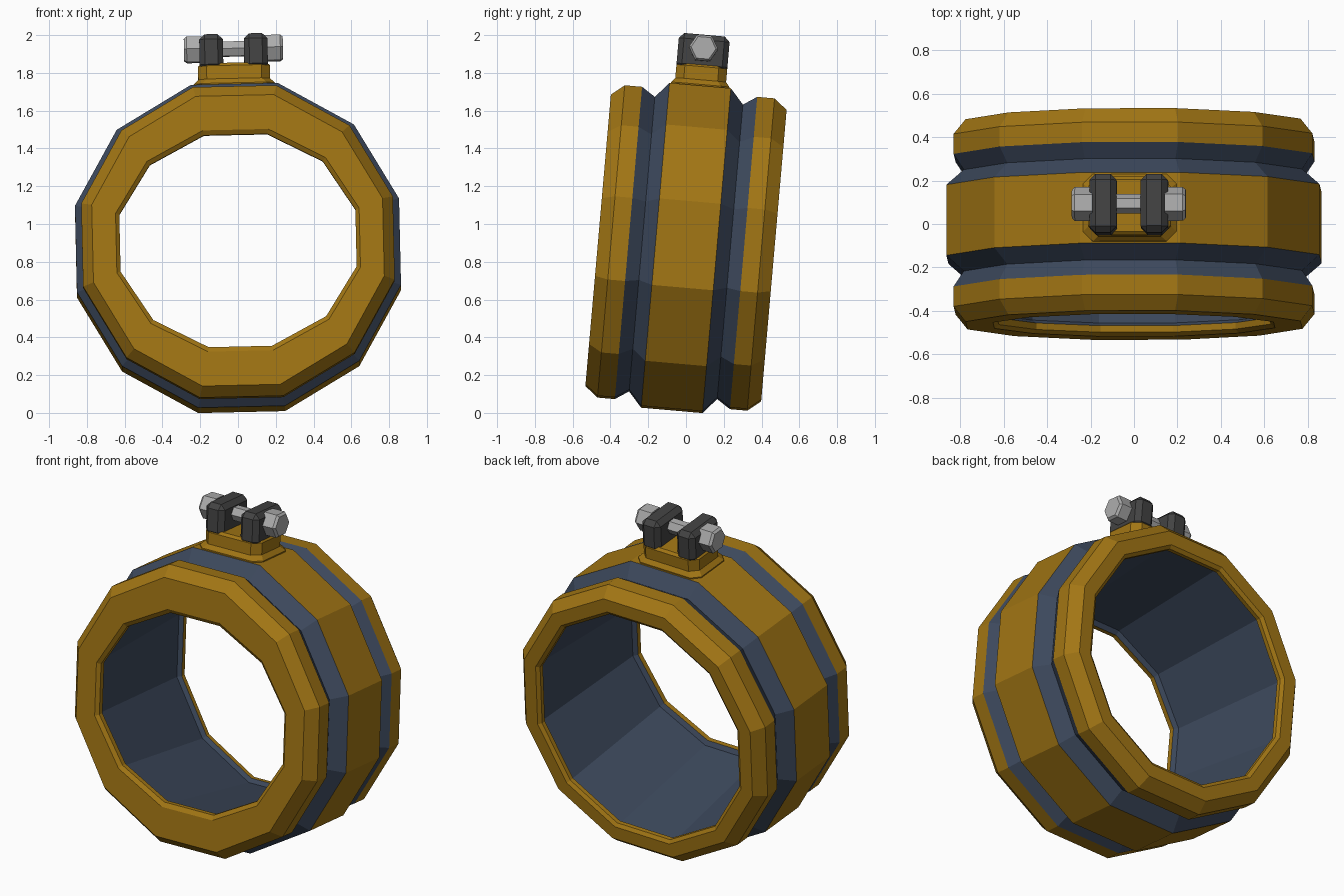
import bpy, bmesh, math
from mathutils import Matrix, Vector

if "Cube" in bpy.data.objects:
    bpy.data.objects.remove(bpy.data.objects["Cube"])

def mat(name, rgb):
    m = bpy.data.materials.new(name)
    m.diffuse_color = (*rgb, 1)
    m.use_nodes = True
    m.node_tree.nodes["Principled BSDF"].inputs["Base Color"].default_value = m.diffuse_color
    return m

ochre = mat("ochre", (0.36, 0.18, 0.007))
slate = mat("slate_blue", (0.046, 0.066, 0.108))
dark = mat("dark_grey", (0.055, 0.055, 0.055))
steel = mat("steel", (0.42, 0.42, 0.42))

# whole clamp leans back 5 degrees and rolls slightly
POSE = (Matrix.Translation((0, 0, 0.873)) @ Matrix.Rotation(math.radians(-5), 4, 'X')
        @ Matrix.Rotation(math.radians(-1.3), 4, 'Y'))

def finish(name, bm, mats):
    bmesh.ops.recalc_face_normals(bm, faces=bm.faces[:])
    me = bpy.data.meshes.new(name)
    bm.to_mesh(me)
    bm.free()
    for m in mats:
        me.materials.append(m)
    ob = bpy.data.objects.new(name, me)
    bpy.context.collection.objects.link(ob)
    ob.matrix_world = POSE
    return ob

def loft(bm, rings, closed=False, colours=None):
    """Join rings of points; close the profile or cap both ends."""
    vr = [[bm.verts.new(p) for p in r] for r in rings]
    n = len(vr[0])
    for i in range(len(vr) if closed else len(vr) - 1):
        a, b = vr[i], vr[(i + 1) % len(vr)]
        for k in range(n):
            f = bm.faces.new((a[k], a[(k + 1) % n], b[(k + 1) % n], b[k]))
            if colours:
                f.material_index = colours[i]
    if not closed:
        bm.faces.new(vr[0])
        bm.faces.new(vr[-1])

# collar ring: (axial y, apothem x, apothem z, colour of the segment that follows)
profile = [
    (-.467, .77, .77, 0), (-.398, .825, .825, 0), (-.306, .825, .825, 1),
    (-.234, .778, .778, 1), (-.163, .858, .858, 0), (.163, .858, .858, 1),
    (.234, .778, .778, 1), (.306, .825, .825, 0), (.398, .825, .825, 0),
    (.467, .77, .77, 0), (.467, .692, .692, 0), (.452, .672, .672, 0),
    (.425, .672, .672, 1), (.41, .695, .695, 1), (-.405, .65, .59, 1),
    (-.42, .625, .563, 0), (-.45, .625, .563, 0), (-.467, .645, .588, 0),
]
c15 = math.cos(math.radians(15))
angles = [math.radians(15 + 30 * k) for k in range(12)]
bm = bmesh.new()
loft(bm, [[(ax / c15 * math.cos(t), y, az / c15 * math.sin(t)) for t in angles]
          for y, ax, az, _ in profile], True, [p[3] for p in profile])
finish("collar_ring", bm, [ochre, slate])

# pedestal: chamfered rectangle with a flared foot
def oct_rect(hx, hy, z, c=0.045):
    q = [(hx, hy - c), (hx - c, hy)]
    pts = q + [(-x, y) for x, y in q[::-1]]
    pts += [(-x, -y) for x, y in pts]
    return [(x, y, z) for x, y in pts]

bm = bmesh.new()
loft(bm, [oct_rect(hx, hy, z) for hx, hy, z in
          [(.215, .155, .83), (.215, .155, .865), (.19, .135, .89),
           (.19, .135, .96), (.175, .12, .975)]])
finish("pedestal", bm, [ochre])

# pair of bevelled lugs
for side, label in ((-1, "left"), (1, "right")):
    bm = bmesh.new()
    bmesh.ops.create_cube(bm, size=1, matrix=Matrix.Translation((side * .118, 0, 1.035))
                          @ Matrix.Diagonal((.125, .27, .19, 1)))
    bmesh.ops.bevel(bm, geom=bm.edges[:], offset=.028, segments=1, affect='EDGES')
    finish(label + "_lug", bm, [dark])

# bolt: hex shaft and chamfered hex heads along x
def hexagon(x, r, z=1.058):
    return [(x, r * math.cos(math.radians(60 * k)), z + r * math.sin(math.radians(60 * k)))
            for k in range(6)]

bm = bmesh.new()
loft(bm, [hexagon(-.2, .045), hexagon(.2, .045)])
finish("bolt_shaft", bm, [steel])
for side, label in ((-1, "left"), (1, "right")):
    bm = bmesh.new()
    loft(bm, [hexagon(side * x, r) for x, r in
              [(.165, .078), (.248, .078), (.262, .066)]])
    finish(label + "_bolt_head", bm, [steel])
